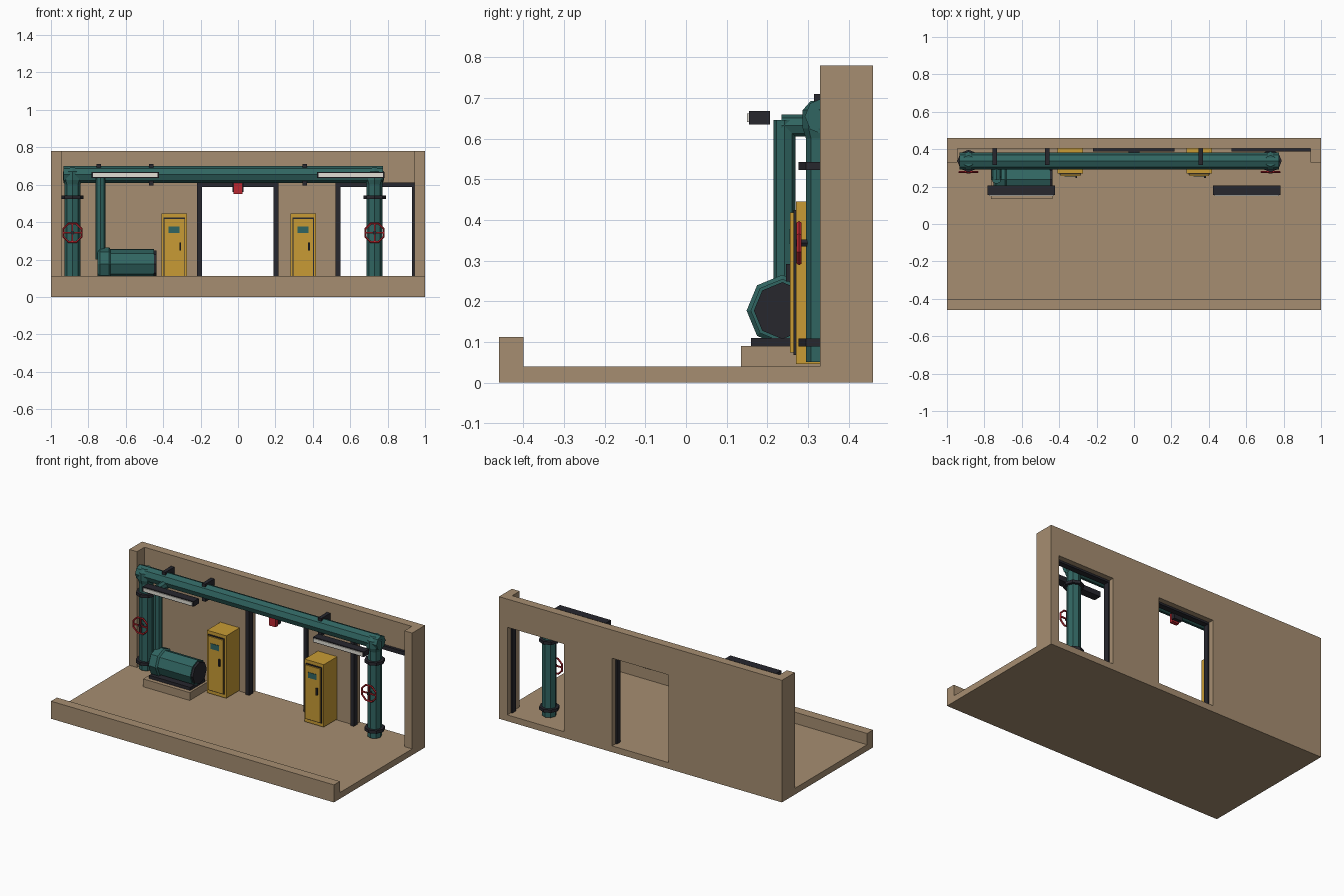
import bpy, bmesh, math
from mathutils import Vector

if "Cube" in bpy.data.objects:
    bpy.data.objects.remove(bpy.data.objects["Cube"])


def material(name, rgb):
    m = bpy.data.materials.new(name)
    m.diffuse_color = (*rgb, 1)
    m.use_nodes = True
    m.node_tree.nodes["Principled BSDF"].inputs["Base Color"].default_value = m.diffuse_color
    return m


TAN = material("concrete", (0.38, 0.27, 0.165))
TEAL = material("teal_paint", (0.03, 0.13, 0.12))
DARK = material("dark_metal", (0.02, 0.02, 0.027))
YELLOW = material("yellow_paint", (0.58, 0.33, 0.035))
RED = material("red_paint", (0.5, 0.02, 0.03))
LIGHT = material("lamp_panel", (0.75, 0.73, 0.66))


def finish(name, bm, mat):
    bmesh.ops.recalc_face_normals(bm, faces=bm.faces)
    me = bpy.data.meshes.new(name)
    bm.to_mesh(me)
    bm.free()
    me.materials.append(mat)
    ob = bpy.data.objects.new(name, me)
    bpy.context.collection.objects.link(ob)
    return ob


def box(name, x, y, z, mat):
    """Box from (min, max) ranges."""
    bm = bmesh.new()
    bmesh.ops.create_cube(bm, size=1)
    for v in bm.verts:
        v.co = [r[0] + (c + 0.5) * (r[1] - r[0]) for c, r in zip(v.co, (x, y, z))]
    return finish(name, bm, mat)


def extrude(name, points, vector, mat):
    """Flat outline pushed along a vector."""
    bm = bmesh.new()
    face = bm.faces.new([bm.verts.new(p) for p in points])
    new = bmesh.ops.extrude_face_region(bm, geom=[face])["geom"]
    bmesh.ops.translate(bm, vec=vector, verts=[g for g in new if isinstance(g, bmesh.types.BMVert)])
    return finish(name, bm, mat)


def lathe(name, start, axis, profile, mat, sides=8, turn=0.0):
    """Rings of (distance along axis, radius), capped at both ends."""
    w = Vector(axis).normalized()
    u = Vector((0, 1, 0)) if abs(w.y) < 0.5 else Vector((1, 0, 0))
    v = w.cross(u)
    bm = bmesh.new()
    rings = []
    for d, r in profile:
        rings.append([bm.verts.new(Vector(start) + w * d + (u * math.cos(a) + v * math.sin(a)) * r)
                      for a in (turn + 2 * math.pi * i / sides for i in range(sides))])
    for a, b in zip(rings, rings[1:]):
        for i in range(sides):
            j = (i + 1) % sides
            bm.faces.new((a[i], a[j], b[j], b[i]))
    bm.faces.new(rings[0])
    bm.faces.new(rings[-1])
    return finish(name, bm, mat)


def torus(name, centre, major, minor, mat, seg=8, tube=5):
    """Ring facing the front."""
    bm = bmesh.new()
    rings = []
    for i in range(seg):
        a = 2 * math.pi * (i + 0.5) / seg
        ring = []
        for k in range(tube):
            b = 2 * math.pi * k / tube
            r = major + minor * math.cos(b)
            ring.append(bm.verts.new((centre[0] + r * math.cos(a), centre[1] + minor * math.sin(b),
                                      centre[2] + r * math.sin(a))))
        rings.append(ring)
    for i in range(seg):
        for k in range(tube):
            n, m = (i + 1) % seg, (k + 1) % tube
            bm.faces.new((rings[i][k], rings[n][k], rings[n][m], rings[i][m]))
    return finish(name, bm, mat)


# Floor slab with front curb
extrude("floor_and_curb", [(-1, y, z) for y, z in
        [(-0.46, 0), (0.46, 0), (0.46, 0.04), (-0.40, 0.04), (-0.40, 0.112), (-0.46, 0.112)]],
        (2, 0, 0), TAN)

# Back wall with two openings down to the floor
openings = [(-0.20, 0.20), (0.54, 0.94)]
outline = [(-1, 0.78), (-1, 0.04)]
for a, b in openings:
    outline += [(a, 0.04), (a, 0.60), (b, 0.60), (b, 0.04)]
outline += [(1, 0.04), (1, 0.78)]
extrude("back_wall", [(x, 0.405, z) for x, z in outline], (0, 0.055, 0), TAN)
for x in ((-1, -0.945), (0.945, 1)):
    box("end_pilaster", x, (0.33, 0.405), (0.04, 0.78), TAN)

# Door frames
for a, b in openings:
    b2 = min(b + 0.016, 0.945)
    box("frame_jamb", (a - 0.018, a + 0.007), (0.388, 0.425), (0.04, 0.59), DARK)
    box("frame_jamb", (b - 0.009, b2), (0.388, 0.425), (0.04, 0.59), DARK)
    box("frame_lintel", (a - 0.018, b2), (0.388, 0.425), (0.588, 0.613), DARK)

# Header pipe and wall brackets
PY = 0.337
lathe("header_pipe", (-0.932, PY, 0.655), (1, 0, 0), [(0, 0.045), (1.707, 0.045)], TEAL)
for x in (-0.745, -0.463, 0.357):
    box("pipe_bracket", (x - 0.012, x + 0.012), (0.315, 0.405), (0.597, 0.71), DARK)

# Risers with flanges, elbows and valve handwheels
for x in (-0.885, 0.73):
    lathe("riser_pipe", (x, PY, 0.05), (0, 0, 1), [(0, 0.042), (0.58, 0.042)], TEAL)
    lathe("riser_elbow", (x, PY, 0.60), (0, 0, 1),
          [(0, 0.042), (0.025, 0.05), (0.07, 0.05), (0.093, 0.03)], TEAL)
    for z in (0.089, 0.523):
        lathe("riser_flange", (x, PY, z), (0, 0, 1), [(0, 0.06), (0.019, 0.06)], DARK)
    wheel = (x, 0.278, 0.343)
    torus("handwheel_rim", wheel, 0.053, 0.006, RED)
    box("handwheel_spoke", (x - 0.052, x + 0.052), (0.274, 0.282), (0.339, 0.347), RED)
    box("handwheel_spoke", (x - 0.004, x + 0.004), (0.274, 0.282), (0.291, 0.395), RED)
    lathe("valve_stem", (x, 0.27, 0.343), (0, 1, 0), [(0, 0.010), (0.04, 0.010)], DARK, 6)

# Pump set on its plinth
box("pump_plinth", (-0.765, -0.435), (0.135, 0.33), (0.04, 0.09), TAN)
box("pump_base_plate", (-0.74, -0.45), (0.16, 0.31), (0.088, 0.11), DARK)
lathe("pump_volute", (-0.75, 0.237, 0.177), (1, 0, 0),
      [(0, 0.07), (0.012, 0.088), (0.06, 0.088), (0.075, 0.072)], TEAL)
lathe("pump_motor", (-0.685, 0.237, 0.177), (1, 0, 0), [(0, 0.078), (0.235, 0.078)], TEAL)
lathe("motor_end_cap", (-0.452, 0.237, 0.177), (1, 0, 0), [(0, 0.07), (0.016, 0.07)], DARK)

# Discharge pipe from the pump up to the header
lathe("discharge_pipe", (-0.735, 0.242, 0.2), (0, 0, 1), [(0, 0.027), (0.446, 0.027)], TEAL)
lathe("discharge_branch", (-0.735, 0.235, 0.632), (0, 1, 0), [(0, 0.027), (0.09, 0.027)], TEAL)

# Control cabinets
for x in (-0.34, 0.349):
    box("cabinet_body", (x - 0.068, x + 0.068), (0.270, 0.405), (0.046, 0.445), YELLOW)
    box("cabinet_door_gap", (x - 0.057, x + 0.057), (0.264, 0.272), (0.068, 0.424), DARK)
    box("cabinet_door", (x - 0.053, x + 0.053), (0.256, 0.268), (0.074, 0.418), YELLOW)
    box("cabinet_window", (x - 0.032, x + 0.028), (0.253, 0.260), (0.342, 0.377), TEAL)
    box("cabinet_handle", (x + 0.026, x + 0.036), (0.246, 0.260), (0.248, 0.292), DARK)

# Hanging light bars
for x in (-0.602, 0.602):
    box("light_housing", (x - 0.18, x + 0.18), (0.155, 0.207), (0.635, 0.668), DARK)
    box("light_panel", (x - 0.172, x + 0.172), (0.150, 0.158), (0.641, 0.662), LIGHT)

# Alarm lamp over the middle opening
box("alarm_mount", (-0.03, 0.03), (0.368, 0.392), (0.56, 0.615), DARK)
box("alarm_lamp", (-0.024, 0.024), (0.345, 0.370), (0.55, 0.608), RED)
